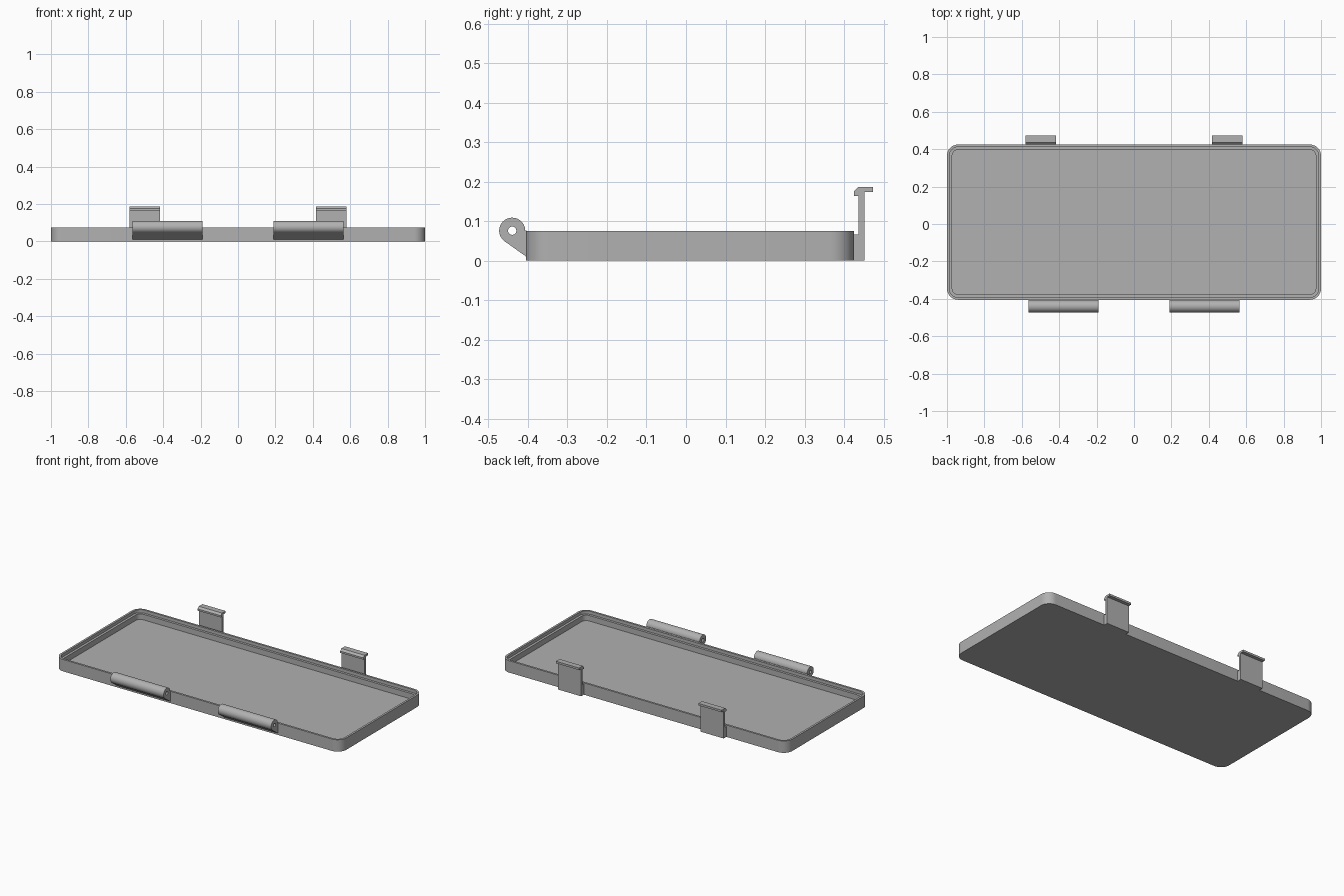
import bpy, bmesh, math

if "Cube" in bpy.data.objects:
    bpy.data.objects.remove(bpy.data.objects["Cube"])

grey = bpy.data.materials.new("plain grey")
grey.diffuse_color = (0.44, 0.44, 0.44, 1)
grey.use_nodes = True
grey.node_tree.nodes["Principled BSDF"].inputs["Base Color"].default_value = grey.diffuse_color


def finish(bm, name):
    bmesh.ops.recalc_face_normals(bm, faces=bm.faces)
    mesh = bpy.data.meshes.new(name)
    bm.to_mesh(mesh)
    bm.free()
    mesh.materials.append(grey)
    ob = bpy.data.objects.new(name, mesh)
    bpy.context.collection.objects.link(ob)
    bpy.ops.object.select_all(action='DESELECT')
    ob.select_set(True)
    bpy.context.view_layer.objects.active = ob
    bpy.ops.object.shade_smooth_by_angle(angle=math.radians(30))
    return ob


def rounded_rect(inset, z, radius=0.06, steps=10):
    """Rounded rectangle outline, inset from the outer tray wall."""
    cx, cy, r = 1 - radius, 0.415 - radius, radius - inset
    pts = []
    for i, (sx, sy) in enumerate([(1, 1), (-1, 1), (-1, -1), (1, -1)]):
        for k in range(steps + 1):
            a = math.pi / 2 * (i + k / steps)
            pts.append((sx * cx + r * math.cos(a),
                        0.01 + sy * cy + r * math.sin(a), z))
    return pts


def prism(name, loops, x0, x1):
    """Extrude a (y, z) outline, with optional hole loops, along x."""
    bm = bmesh.new()
    edges = []
    for loop in loops:
        vs = [bm.verts.new((x0, y, z)) for y, z in loop]
        edges += [bm.edges.new((vs[i - 1], vs[i])) for i in range(len(vs))]
    if len(loops) == 1:
        bm.faces.new(vs)
    else:
        bmesh.ops.triangle_fill(bm, use_beauty=True, edges=edges)
    ext = bmesh.ops.extrude_face_region(bm, geom=bm.faces[:])
    moved = [g for g in ext["geom"] if isinstance(g, bmesh.types.BMVert)]
    bmesh.ops.translate(bm, verts=moved, vec=(x1 - x0, 0, 0))
    return finish(bm, name)


# Tray: outer wall, narrow rim, stepped ledge, recessed floor
bm = bmesh.new()
rings = [[bm.verts.new(p) for p in rounded_rect(inset, z)] for inset, z in
         [(0, 0), (0, 0.075), (0.013, 0.075), (0.013, 0.055),
          (0.028, 0.055), (0.028, 0.02)]]
for lower, upper in zip(rings, rings[1:]):
    for i in range(len(lower)):
        bm.faces.new((lower[i - 1], lower[i], upper[i], upper[i - 1]))
bm.faces.new(rings[0])
bm.faces.new(rings[-1])
finish(bm, "tray")

# Hinge knuckle outline: round barrel with a sloped web to the wall, and pin hole
HY, HZ, HR = -0.44, 0.076, 0.033
barrel = [(HY + HR * math.cos(math.radians(a)), HZ + HR * math.sin(math.radians(a)))
          for a in range(0, 237, 8)]
knuckle = [(-0.404, 0.01), (-0.404, HZ)] + barrel
pin_hole = [(HY + 0.0105 * math.cos(math.tau * k / 24),
             HZ + 0.0105 * math.sin(math.tau * k / 24)) for k in range(24)]

# Snap clip outline: foot on the wall, thin upright, hooked head with back lip
clip = [(0.423, 0), (0.452, 0), (0.452, 0.174), (0.473, 0.174), (0.473, 0.187),
        (0.437, 0.187), (0.425, 0.175), (0.425, 0.164), (0.437, 0.164),
        (0.437, 0.066), (0.423, 0.066)]

for side, s in (("left", -1), ("right", 1)):
    prism(side + "_hinge_knuckle", [knuckle, pin_hole], s * 0.19, s * 0.563)
    prism(side + "_snap_clip", [clip], s * 0.418, s * 0.58)
